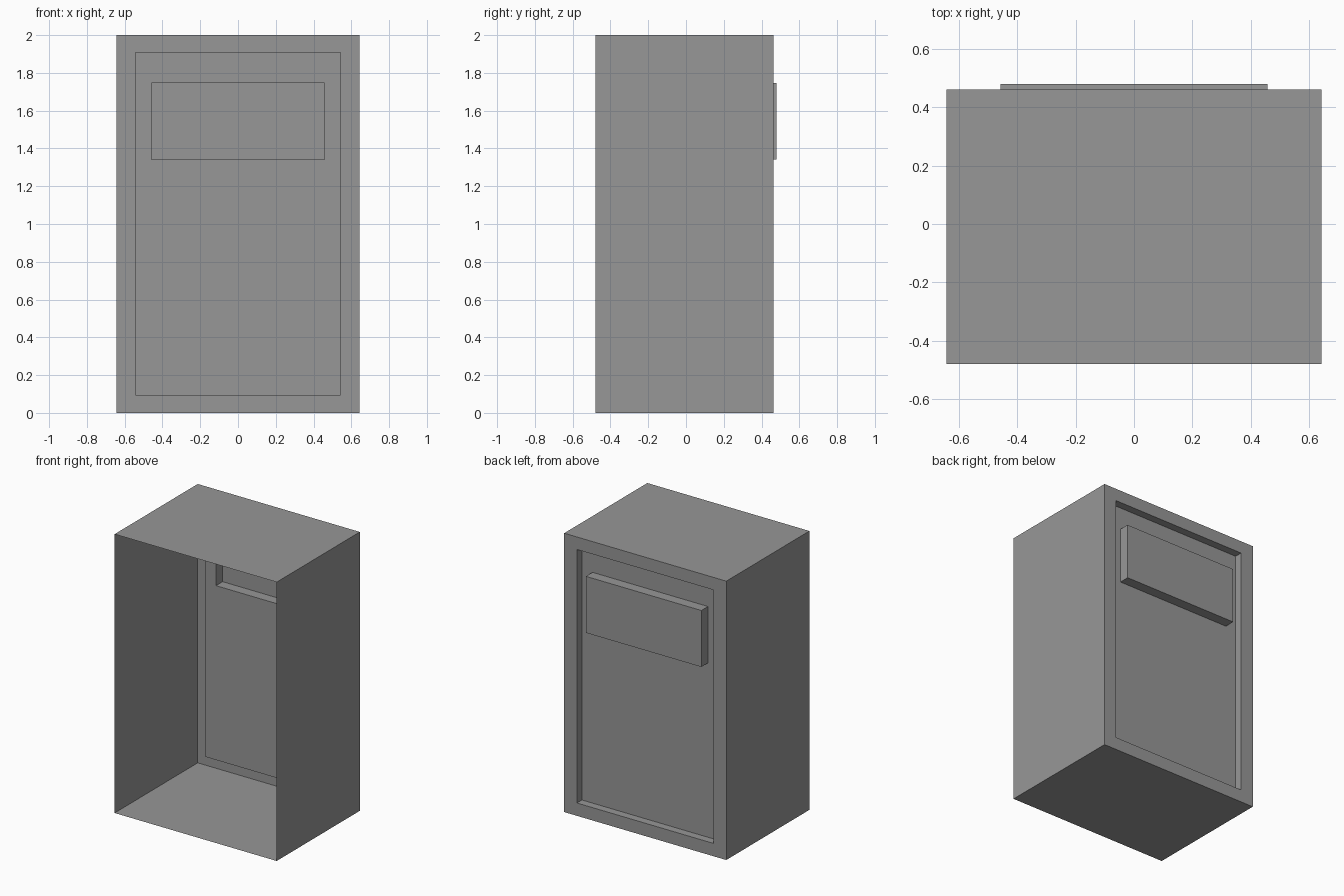
import bpy
import bmesh

cube = bpy.data.objects.get("Cube")
if cube:
    bpy.data.objects.remove(cube, do_unlink=True)

# Single flat colour
grey = bpy.data.materials.new("mid_grey")
grey.use_nodes = True
colour = (0.31, 0.31, 0.31, 1)
grey.diffuse_color = colour
grey.node_tree.nodes["Principled BSDF"].inputs["Base Color"].default_value = colour


def sheet(name, rings, cap=False):
    """Thin sheet through rectangular rings (half width, bottom, top, y)."""
    bm = bmesh.new()
    loops = []
    for w, low, high, y in rings:
        corners = ((-w, low), (w, low), (w, high), (-w, high))
        loops.append([bm.verts.new((x, y, z)) for x, z in corners])
    for a, b in zip(loops, loops[1:]):
        for i in range(4):
            j = (i + 1) % 4
            bm.faces.new((a[i], a[j], b[j], b[i]))
    if cap:
        bm.faces.new(loops[-1])
    # The last face or the outer wall sets the outward direction
    bm.normal_update()
    bottom = bm.faces[:][0]
    if bottom.normal.z > 0:
        bmesh.ops.reverse_faces(bm, faces=bm.faces[:])
    mesh = bpy.data.meshes.new(name)
    bm.to_mesh(mesh)
    bm.free()
    mesh.materials.append(grey)
    obj = bpy.data.objects.new(name, mesh)
    bpy.context.collection.objects.link(obj)
    return obj


FRONT, BACK, FLOOR, RAISED = -0.48, 0.462, 0.405, 0.48
outer = (0.643, 0, 2)
recess = (0.542, 0.092, 1.91)
panel = (0.458, 1.342, 1.747)

# Open-fronted housing with a recessed back that has a cut-out for the panel
sheet("housing", [
    (*outer, FRONT),
    (*outer, BACK),
    (*recess, BACK),
    (*recess, FLOOR),
    (*panel, FLOOR),
])

# Hollow raised panel pushed out of the recess
sheet("raised_panel", [(*panel, FLOOR), (*panel, RAISED)], cap=True)
